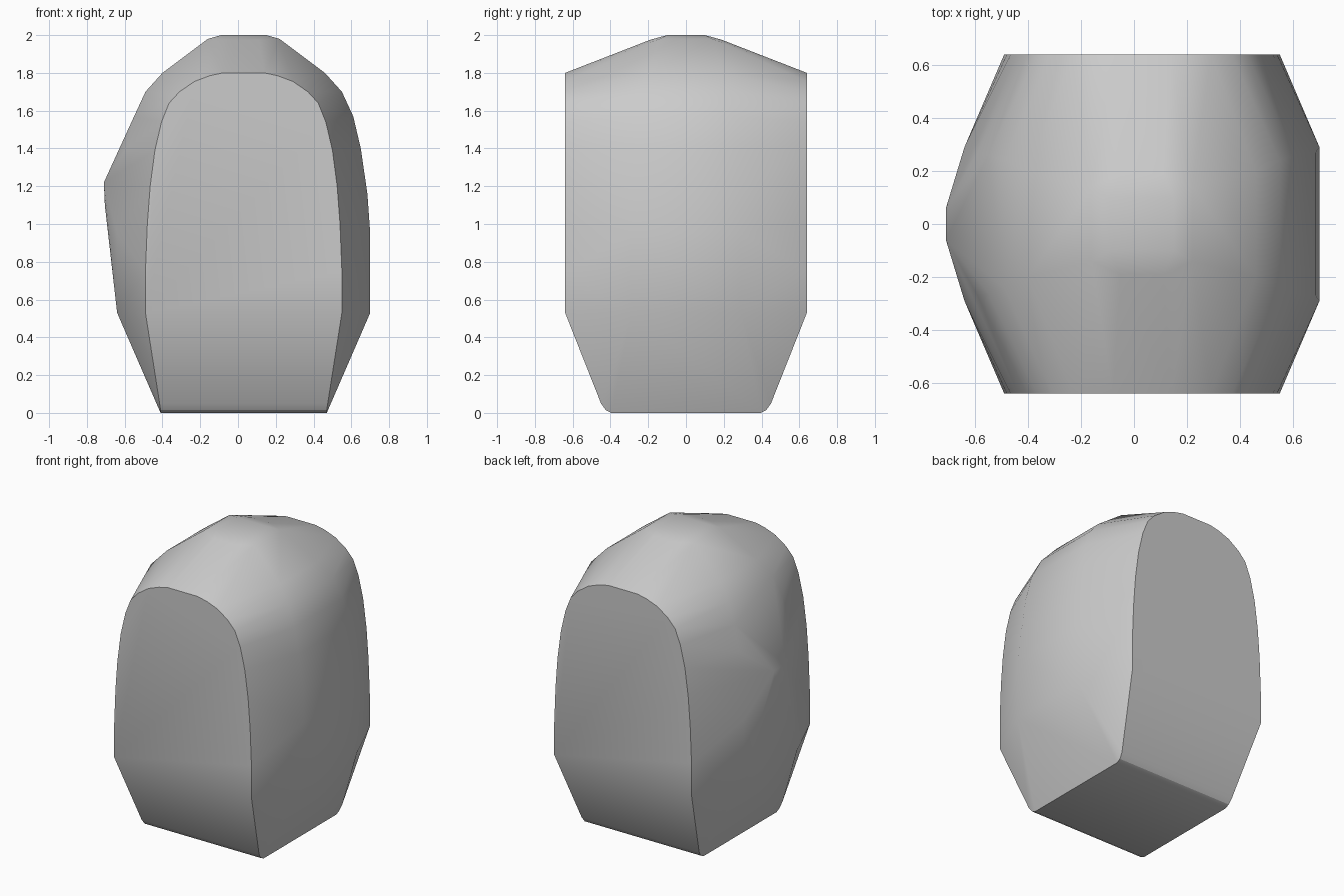
import bpy, bmesh, math

cube = bpy.data.objects.get("Cube")
if cube:
    bpy.data.objects.remove(cube, do_unlink=True)

# Plain grey surface
grey = bpy.data.materials.new("plain grey")
grey.use_nodes = True
grey.diffuse_color = (0.6, 0.6, 0.6, 1)
grey.node_tree.nodes["Principled BSDF"].inputs["Base Color"].default_value = (0.6, 0.6, 0.6, 1)

CENTRE = 0.03   # the main body sits slightly off centre, balanced by the side bulge

# Half outline of the flat end faces: (half width, height)
end_arch = [(0.52, 0.53), (0.52, 0.75), (0.51, 1.0), (0.495, 1.2), (0.47, 1.39),
            (0.435, 1.54), (0.395, 1.64), (0.34, 1.7), (0.26, 1.755), (0.18, 1.785), (0.11, 1.8)]

# Half outline of the widest rib: (half width, half depth, height)
middle_rib = [(0.67, 0.29, 0.53), (0.67, 0.29, 0.95), (0.655, 0.27, 1.16), (0.62, 0.27, 1.4),
              (0.58, 0.26, 1.57), (0.52, 0.24, 1.7), (0.43, 0.2, 1.8), (0.19, 0.14, 1.98),
              (0.12, 0.1, 2.0)]

# Rounded lower lip: (half width, half depth, height)
base_lip = [(0.44, 0.395, 0.0), (0.44, 0.425, 0.015), (0.445, 0.45, 0.05)]

# Side bulge: (x, half depth, height)
side_bulge = [(-0.71, 0.06, 1.22), (-0.705, 0.05, 1.1)]


def mirrored(points):
    return [(CENTRE + sx * w, sy * d, z) for w, d, z in points
            for sx in (-1, 1) for sy in (-1, 1)]


points = mirrored([(w, 0.64, z) for w, z in end_arch] + middle_rib + base_lip)
points += [(x, s * d, z) for x, d, z in side_bulge for s in (-1, 1)]
points += [(CENTRE + s * 0.08, t * 0.19, 1.975) for s in (-1, 1) for t in (-1, 1)]

# Wrap the outlines in one closed convex body
bm = bmesh.new()
for p in points:
    bm.verts.new(p)
hull = bmesh.ops.convex_hull(bm, input=bm.verts)
loose = [v for v in bm.verts if not v.link_faces]
bmesh.ops.delete(bm, geom=loose, context='VERTS')
bmesh.ops.dissolve_limit(bm, angle_limit=math.radians(0.5), verts=bm.verts, edges=bm.edges)
bmesh.ops.recalc_face_normals(bm, faces=bm.faces)

mesh = bpy.data.meshes.new("body")
bm.to_mesh(mesh)
bm.free()
mesh.materials.append(grey)
body = bpy.data.objects.new("body", mesh)
bpy.context.collection.objects.link(body)

# Smooth sides, crisp borders on the end faces and base
bpy.ops.object.select_all(action='DESELECT')
body.select_set(True)
bpy.context.view_layer.objects.active = body
bpy.ops.object.shade_smooth_by_angle(angle=math.radians(27))
